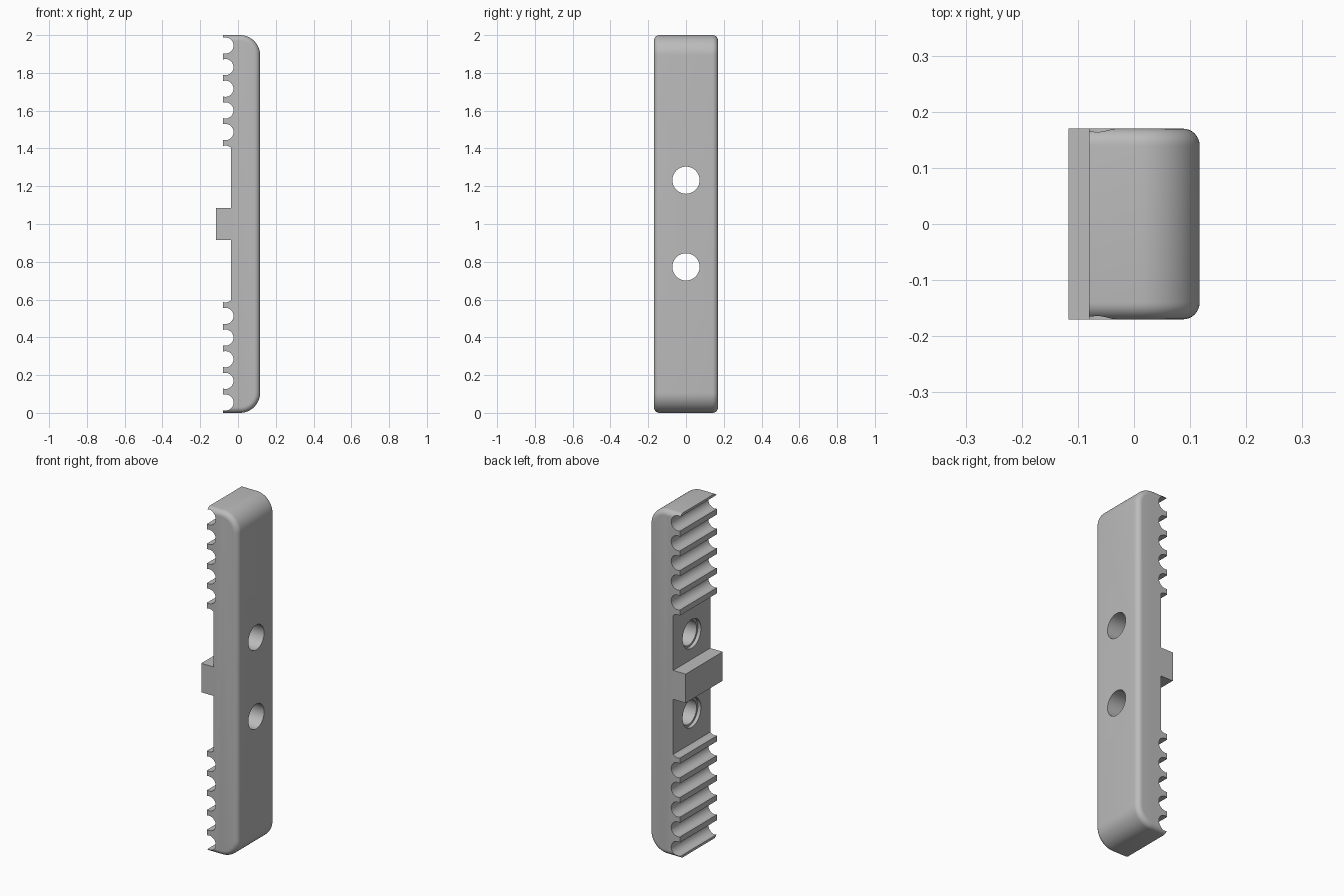
import bpy, bmesh
from math import sin, cos, pi, radians

cube = bpy.data.objects.get("Cube")
if cube:
    bpy.data.objects.remove(cube, do_unlink=True)

FRONT_X, HALF_Y = 0.117, 0.17
CORNER, FILLET = 0.107, 0.03
TIP_X, RECESS_X = -0.08, -0.037
NOTCH_X, NOTCH_R, PITCH, FIRST = -0.067, 0.043, 0.1145, 0.487
BLOCK_Z = 0.084

grey = bpy.data.materials.new("plain grey")
grey.use_nodes = True
grey.diffuse_color = (0.5, 0.5, 0.5, 1)
grey.node_tree.nodes["Principled BSDF"].inputs["Base Color"].default_value = (0.5, 0.5, 0.5, 1)


def loft(name, loops):
    """Skin a stack of equal-length closed loops and cap both ends."""
    bm = bmesh.new()
    rings = [[bm.verts.new(p) for p in loop] for loop in loops]
    for a, b in zip(rings, rings[1:]):
        for i in range(len(a)):
            j = (i + 1) % len(a)
            bm.faces.new((a[i], a[j], b[j], b[i]))
    bm.faces.new(rings[0])
    bm.faces.new(rings[-1])
    bmesh.ops.recalc_face_normals(bm, faces=bm.faces)
    mesh = bpy.data.meshes.new(name)
    bm.to_mesh(mesh)
    bm.free()
    mesh.materials.append(grey)
    obj = bpy.data.objects.new(name, mesh)
    bpy.context.collection.objects.link(obj)
    return obj


def outline(inset, y):
    """Side outline of the bar with two rounded outer corners."""
    r, cx = CORNER - inset, FRONT_X - CORNER
    pts = [(-0.3, y, inset)]
    for cz, start in ((CORNER, -pi / 2), (2 - CORNER, 0)):
        for i in range(17):
            a = start + i * pi / 32
            pts.append((cx + r * cos(a), y, cz + r * sin(a)))
    return pts + [(-0.3, y, 2 - inset)]


def cut(obj, cutter):
    mod = obj.modifiers.new("cut", 'BOOLEAN')
    mod.operation, mod.solver, mod.object = 'DIFFERENCE', 'EXACT', cutter
    bpy.context.view_layer.update()
    graph = bpy.context.evaluated_depsgraph_get()
    mesh = bpy.data.meshes.new_from_object(obj.evaluated_get(graph))
    obj.modifiers.clear()
    obj.data = mesh
    bpy.data.objects.remove(cutter, do_unlink=True)


# Bar with filleted front and back edges
STEPS = 8
sections = []
for side in (-1, 1):
    for i in range(STEPS + 1):
        a = (i if side < 0 else STEPS - i) * pi / 2 / STEPS
        sections.append(outline(FILLET * (1 - sin(a)),
                                side * (HALF_Y - FILLET + FILLET * cos(a))))
bar = loft("toothed_bar", sections)

# Half of the toothed edge, from the middle block outward
edge = [(-FRONT_X, BLOCK_Z), (RECESS_X, BLOCK_Z)]
recess_end = FIRST - PITCH
for x in (RECESS_X, -0.045, -0.055, NOTCH_X):
    edge.append((x, recess_end + (NOTCH_R ** 2 - (x - NOTCH_X) ** 2) ** 0.5))
edge.append((TIP_X, edge[-1][1] - 0.002))
mouth = (NOTCH_R ** 2 - (TIP_X - NOTCH_X) ** 2) ** 0.5
for n in range(5):
    z = FIRST + n * PITCH
    edge.append((TIP_X, z - mouth))
    for i in range(25):
        a = -pi / 2 + i * pi / 24
        edge.append((NOTCH_X + NOTCH_R * cos(a), z + NOTCH_R * sin(a)))
    edge.append((TIP_X, z + mouth))
edge += [(TIP_X, 1.2)]

# Cutter that trims the bar to the mirrored toothed edge
profile = [(-0.6, -1.2)] + [(x, -z) for x, z in reversed(edge)] + edge + [(-0.6, 1.2)]
cut(bar, loft("edge_cutter", [[(x, y, 1 + z) for x, z in profile] for y in (-0.4, 0.4)]))


# Two through holes, each with a shallow counterbore on the toothed side
def drill(z, r, x0, x1):
    ring = [2 * pi * i / 48 for i in range(48)]
    cut(bar, loft("drill", [[(x, r * cos(a), z + r * sin(a)) for a in ring] for x in (x0, x1)]))


for hole_z in (0.773, 1.232):
    drill(hole_z, 0.072, -0.3, 0.3)
    drill(hole_z, 0.084, -0.3, RECESS_X + 0.02)

bpy.ops.object.select_all(action='DESELECT')
bar.select_set(True)
bpy.context.view_layer.objects.active = bar
bpy.ops.object.shade_smooth_by_angle(angle=radians(30))
